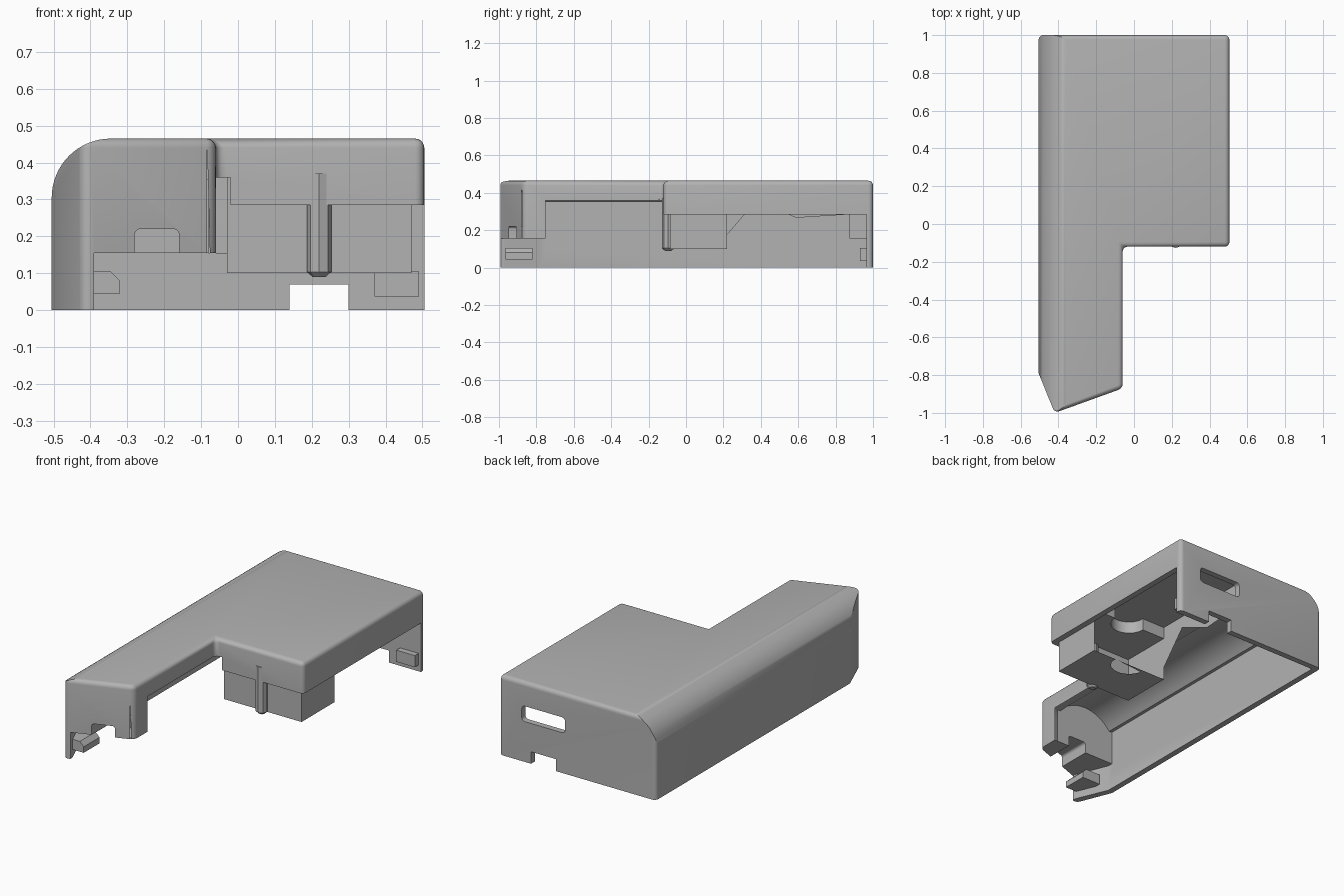
import bpy, bmesh, math
from mathutils import Vector

if "Cube" in bpy.data.objects:
    bpy.data.objects.remove(bpy.data.objects["Cube"])

grey = bpy.data.materials.new("plain grey")
grey.use_nodes = True
colour = (0.45, 0.45, 0.45, 1)
grey.diffuse_color = colour
grey.node_tree.nodes["Principled BSDF"].inputs["Base Color"].default_value = colour


def prism(name, points, low, high, axis="z", pick=None, radius=0.025, segments=5):
    """Extrude a 2D outline along an axis; bevel the edges chosen by pick."""
    place = (lambda p, h: (p[0], p[1], h)) if axis == "z" else (lambda p, h: (p[0], h, p[1]))
    bm = bmesh.new()
    face = bm.faces.new([bm.verts.new(place(p, low)) for p in points])
    new = bmesh.ops.extrude_face_region(bm, geom=[face])["geom"]
    shift = Vector(place((0, 0), high - low))
    bmesh.ops.translate(bm, vec=shift, verts=[v for v in new if isinstance(v, bmesh.types.BMVert)])
    if pick:
        edges = [e for e in bm.edges if pick(e.verts[0].co, e.verts[1].co)]
        bmesh.ops.bevel(bm, geom=edges, offset=radius, segments=segments,
                        profile=0.5, affect="EDGES", clamp_overlap=True)
    bmesh.ops.recalc_face_normals(bm, faces=bm.faces)
    mesh = bpy.data.meshes.new(name)
    bm.to_mesh(mesh)
    bm.free()
    mesh.materials.append(grey)
    obj = bpy.data.objects.new(name, mesh)
    bpy.context.scene.collection.objects.link(obj)
    return obj


def box(x0, x1, y0, y1, z0, z1, name="cutter", **bevel):
    return prism(name, [(x0, z0), (x1, z0), (x1, z1), (x0, z1)], y0, y1, "y", **bevel)


def combine(target, tool, operation="DIFFERENCE"):
    """Apply a boolean and discard the tool."""
    mod = target.modifiers.new("cut", "BOOLEAN")
    mod.operation, mod.solver, mod.object = operation, "EXACT", tool
    bpy.context.view_layer.update()
    graph = bpy.context.evaluated_depsgraph_get()
    mesh = bpy.data.meshes.new_from_object(target.evaluated_get(graph))
    target.modifiers.clear()
    target.data = mesh
    bpy.data.objects.remove(tool)


def arc(cx, cz, r, start, end, steps):
    angles = [math.radians(start + (end - start) * i / steps) for i in range(steps + 1)]
    return [(cx + r * math.cos(a), cz + r * math.sin(a)) for a in angles]


def circle(cx, cy, r, sides):
    return arc(cx, cy, r, 0, 360, sides)[:-1]


along_y = lambda a, b: abs(a.y - b.y) > 0.01
TOP, BACK = 0.465, 0.965

# L-shaped outer body with softened rim and corners
footprint = [(-0.505, 1), (-0.505, -0.79), (-0.42, -1), (-0.06, -0.87),
             (-0.06, -0.12), (0.505, -0.12), (0.505, 1)]


def soft(a, b):
    vertical = abs(a.z - b.z) > 0.1
    shoulder = a.x < -0.5 and a.y < 0
    return (vertical and not shoulder) or (a.z > 0.4 and b.z > 0.4)


cover = prism("cover", footprint, 0, TOP, pick=soft)

# Large rounding along one long side
side = [(-0.505, -0.1), (1, -0.1), (1, 0.6), (-0.345, 0.6)] + arc(-0.345, 0.305, 0.16, 90, 180, 16)
combine(cover, prism("cutter", side, -1.2, 1.2, "y"), "INTERSECT")

# Open underside, leaving the long wall, its angled end and the back wall
under = [(-0.47, BACK), (1, BACK), (1, -1.2), (-0.39, -1.2), (-0.39, -0.97), (-0.47, -0.78)]
combine(cover, prism("cutter", under, -0.1, 0.155))

# Arched trough along the arm
trough = [(-0.47, 0.1), (-0.08, 0.1), (-0.08, 0.355)]
trough += arc(-0.275, 0.2174, 0.2226, 38, 142, 18) + [(-0.47, 0.355)]
combine(cover, prism("cutter", trough, -0.75, 0.875, "y"))

cutters = [
    box(-0.03, 1, -0.3, BACK, -0.1, 0.285),               # raised side walls
    box(-0.12, -0.02, -0.75, 0.875, 0.1, 0.36),           # arm side opening
    box(-0.03, 0.47, -0.085, BACK, 0.1, 0.36),            # wide chamber
    box(-0.03, 0.47, 0.22, BACK, 0.1, 0.43),              # deep part of the chamber
    prism("cutter", circle(0.22, 0.22, 0.1, 32), 0.1, 0.43),  # round bite in the shelf
    box(0.08, 0.36, 0.9, 1.2, 0.235, 0.325, pick=along_y, radius=0.02),  # back slot
    box(0.14, 0.30, 0.9, 1.2, -0.1, 0.07),                # back notch
    box(-0.28, -0.16, -1.2, -0.7, 0.05, 0.22, pick=along_y, radius=0.015),  # arm end groove
]
for cutter in cutters:
    combine(cover, cutter)

# Pin with tapered tip hanging at the front edge
pin = prism("pin", circle(0.22, -0.095, 0.033, 8), 0.09, 0.37, radius=0.014, segments=1,
            pick=lambda a, b: a.z < 0.1 and b.z < 0.1)

# Chamfered catch on the angled end and a plain catch on the back wall
hook = [(-0.44, 0.045), (-0.32, 0.045), (-0.32, 0.08), (-0.345, 0.105), (-0.44, 0.105)]
front_catch = prism("front_catch", hook, -0.965, -0.82, "y")
slant = [(-0.49, -0.79), (-0.405, -1), (0, -1), (0, -0.79)]
combine(front_catch, prism("cutter", slant, 0, 0.2), "INTERSECT")
back_catch = box(0.37, 0.49, 0.93, 0.98, 0.037, 0.105, name="back_catch")

# Smooth rounded areas while keeping hard edges crisp
bpy.ops.object.select_all(action="DESELECT")
cover.select_set(True)
bpy.context.view_layer.objects.active = cover
bpy.ops.object.shade_smooth_by_angle(angle=math.radians(30))
